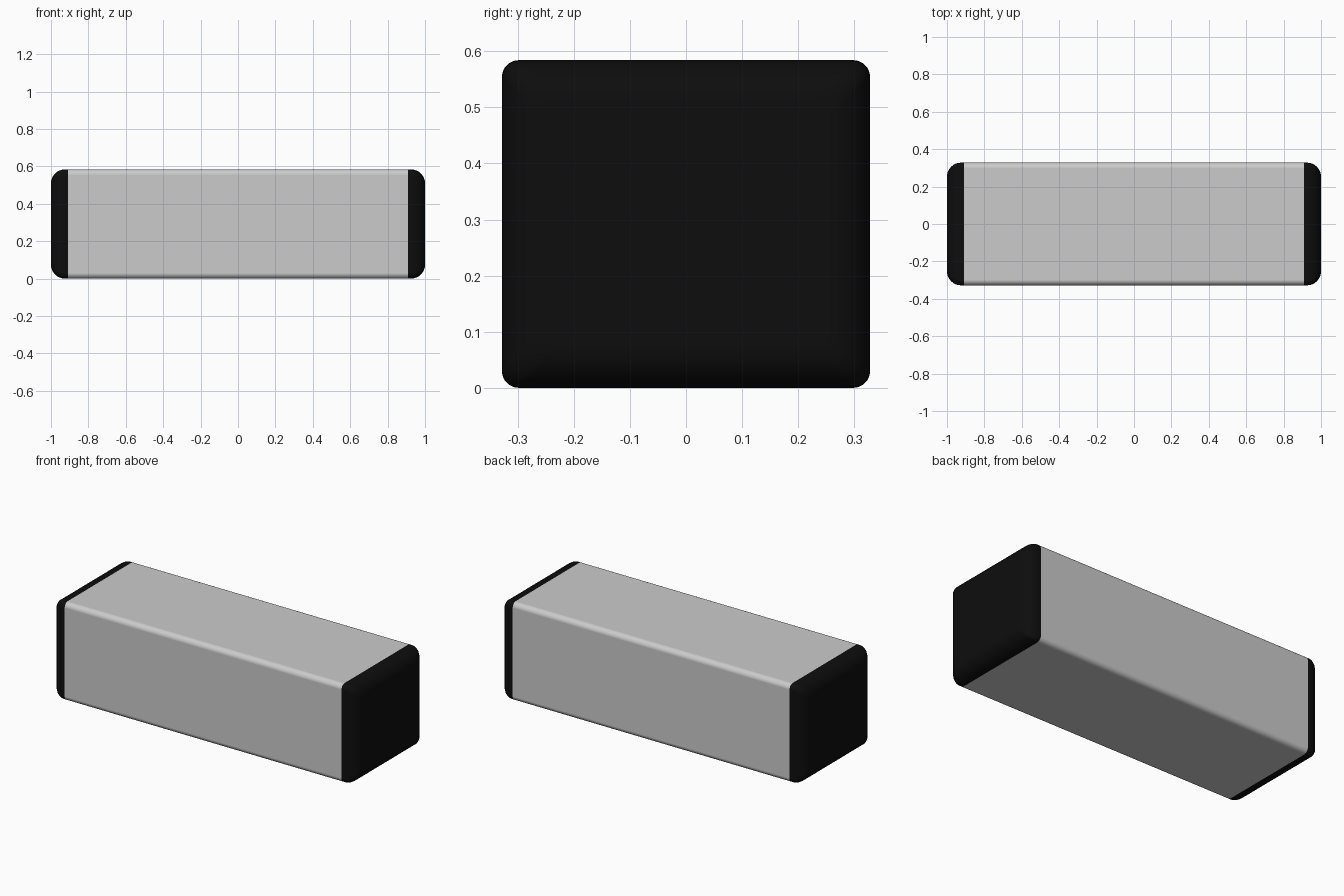
import bpy, bmesh
from math import sin, cos, pi, radians

if "Cube" in bpy.data.objects:
    bpy.data.objects.remove(bpy.data.objects["Cube"])

HALF_Y, HEIGHT = 0.328, 0.584   # cross-section
JOIN, END = 0.91, 1.0           # seam and outer end along x
EDGE_R, END_R = 0.03, 0.075     # long-edge and end fillets
STEPS = 8


def section(x, inset):
    """Rounded rectangle in the yz plane, shrunk by inset."""
    hy, hz = HALF_Y - inset, HEIGHT / 2 - inset
    pts = []
    for q, (sy, sz) in enumerate([(1, 1), (-1, 1), (-1, -1), (1, -1)]):
        for i in range(STEPS + 1):
            a = (q + i / STEPS) * pi / 2
            pts.append((x, sy * (hy - EDGE_R) + EDGE_R * cos(a),
                        HEIGHT / 2 + sz * (hz - EDGE_R) + EDGE_R * sin(a)))
    return pts


def loft(name, stations, color=None):
    """Solid skinned through (x, inset) stations."""
    bm = bmesh.new()
    rings = [[bm.verts.new(p) for p in section(x, s)] for x, s in stations]
    n = len(rings[0])
    for a, b in zip(rings, rings[1:]):
        for i in range(n):
            j = (i + 1) % n
            bm.faces.new((a[i], a[j], b[j], b[i]))
    bm.faces.new(rings[0])
    bm.faces.new(rings[-1])
    bmesh.ops.recalc_face_normals(bm, faces=bm.faces)
    mesh = bpy.data.meshes.new(name)
    bm.to_mesh(mesh)
    bm.free()
    obj = bpy.data.objects.new(name, mesh)
    bpy.context.collection.objects.link(obj)
    if color:
        mat = bpy.data.materials.new(name + "_black")
        mat.diffuse_color = color
        mat.use_nodes = True
        mat.node_tree.nodes["Principled BSDF"].inputs["Base Color"].default_value = mat.diffuse_color
        mesh.materials.append(mat)
    bpy.ops.object.select_all(action='DESELECT')
    obj.select_set(True)
    bpy.context.view_layer.objects.active = obj
    bpy.ops.object.shade_smooth_by_angle(angle=radians(30))
    obj.modifiers.new("flat_sides", 'WEIGHTED_NORMAL').keep_sharp = True
    return obj


# Main bar
loft("bar_body", [(-JOIN, 0), (JOIN, 0)])

# Black end caps with a quarter-round outer edge
cap = [(JOIN, 0)]
for i in range(STEPS + 1):
    a = i / STEPS * pi / 2
    cap.append((END - END_R + END_R * sin(a), END_R * (1 - cos(a))))
for side, s in (("right", 1), ("left", -1)):
    loft(side + "_end_cap", [(s * x, inset) for x, inset in cap], (0.004, 0.004, 0.004, 1))
